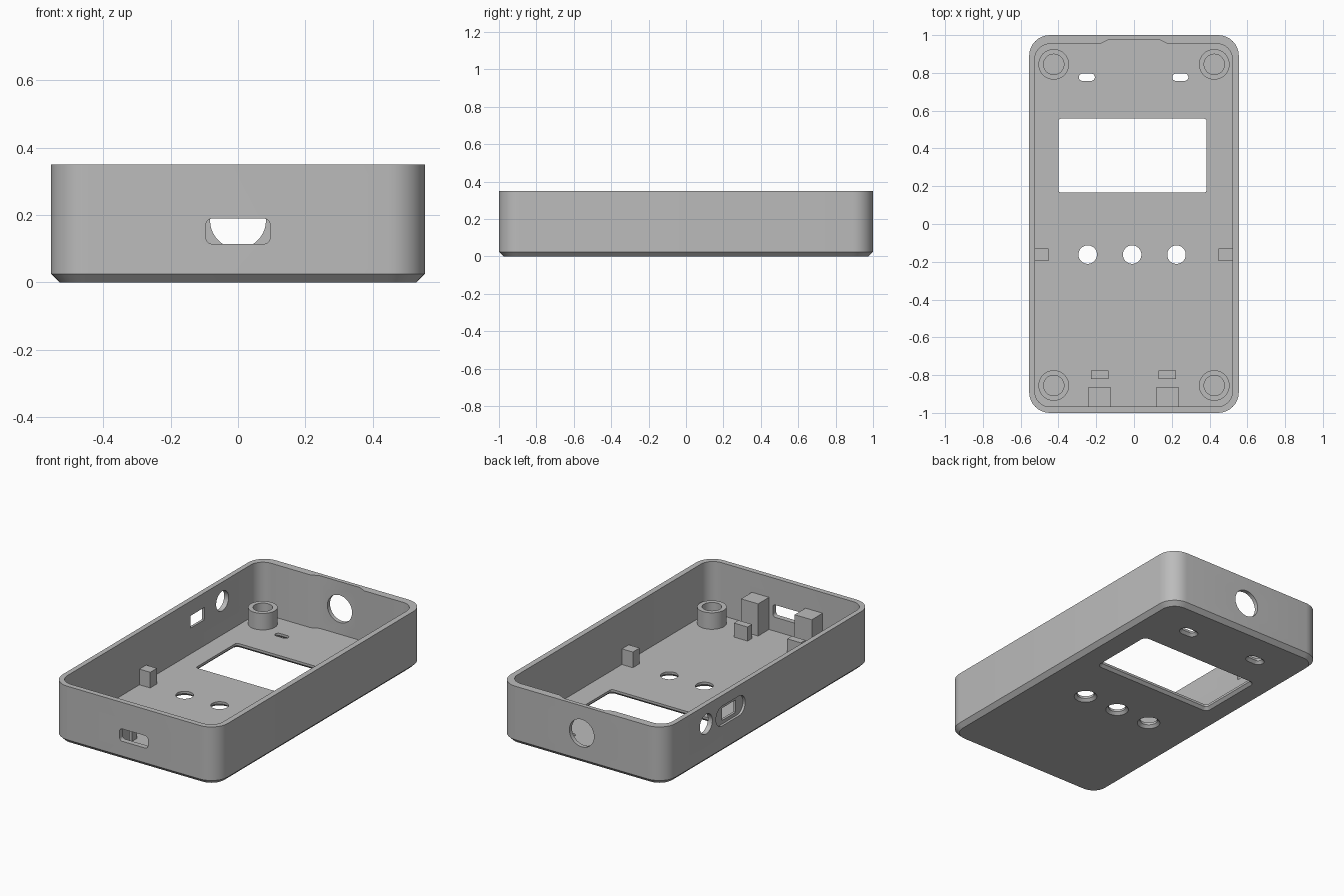
import bpy, bmesh, math

if "Cube" in bpy.data.objects:
    bpy.data.objects.remove(bpy.data.objects["Cube"], do_unlink=True)

grey = bpy.data.materials.new("plain grey plastic")
grey.use_nodes = True
grey.diffuse_color = (0.5, 0.5, 0.5, 1)
grey.node_tree.nodes["Principled BSDF"].inputs["Base Color"].default_value = (0.5, 0.5, 0.5, 1)

FLOOR = 0.03


def rounded(cx, cy, w, h, r, seg=8):
    """Rounded rectangle outline, anticlockwise from the +x +y corner."""
    pts = []
    for k, (sx, sy) in enumerate([(1, 1), (-1, 1), (-1, -1), (1, -1)]):
        for i in range(seg + 1):
            a = math.pi / 2 * (k + i / seg)
            pts.append((cx + sx * (w / 2 - r) + r * math.cos(a),
                        cy + sy * (h / 2 - r) + r * math.sin(a)))
    return pts


def circle(cx, cy, r, n=40):
    return [(cx + r * math.cos(math.tau * i / n), cy + r * math.sin(math.tau * i / n))
            for i in range(n)]


AXES = {"z": lambda u, v, w: (u, v, w),
        "y": lambda u, v, w: (u, w, v),
        "x": lambda u, v, w: (w, u, v)}


def loft(name, rings, axis="z"):
    """Solid through (outline, level) rings, capped at both ends."""
    bm = bmesh.new()
    loops = [[bm.verts.new(AXES[axis](u, v, w)) for u, v in pts] for pts, w in rings]
    for a, b in zip(loops, loops[1:]):
        for i in range(len(a)):
            j = (i + 1) % len(a)
            bm.faces.new((a[i], a[j], b[j], b[i]))
    bm.faces.new(loops[0][::-1])
    bm.faces.new(loops[-1])
    bmesh.ops.recalc_face_normals(bm, faces=bm.faces)
    mesh = bpy.data.meshes.new(name)
    bm.to_mesh(mesh)
    bm.free()
    mesh.materials.append(grey)
    obj = bpy.data.objects.new(name, mesh)
    bpy.context.collection.objects.link(obj)
    return obj


def activate(obj):
    bpy.ops.object.select_all(action="DESELECT")
    obj.select_set(True)
    bpy.context.view_layer.objects.active = obj


def cut(target, cutter):
    cutter.hide_render = True
    mod = target.modifiers.new("cut", "BOOLEAN")
    mod.operation = "DIFFERENCE"
    mod.solver = "EXACT"
    mod.object = cutter
    activate(target)
    bpy.ops.object.modifier_apply(modifier=mod.name)
    bpy.data.objects.remove(cutter, do_unlink=True)


def block(name, x0, x1, y0, y1, top):
    outline = [(x0, y0), (x1, y0), (x1, y1), (x0, y1)]
    return loft(name, [(outline, FLOOR - 0.01), (outline, top)])


# Outer shell with chamfered lower edge
full = rounded(0, 0, 1.11, 2, 0.11)
shell = loft("case_shell", [(rounded(0, 0, 1.06, 1.95, 0.085), 0),
                            (full, 0.025), (full, 0.35)])

# Inner cavity with a shallow bay in the back wall
cavity = rounded(-0.002, -0.007, 1.046, 1.921, 0.08)
cavity[9:9] = [(0.18, 0.9535), (0.135, 0.975), (-0.135, 0.975), (-0.18, 0.9535)]
cut(shell, loft("cavity_cutter", [(cavity, FLOOR), (cavity, 0.5)]))


# Floor openings, flared towards the underside
def flared(outline):
    small, wide = outline(0), outline(0.016)
    wider = outline(0.032)
    cut(shell, loft("floor_cutter", [(wider, -0.016), (wide, 0), (small, 0.016), (small, 0.1)]))


flared(lambda g: rounded(-0.008, 0.362, 0.785 + 2 * g, 0.392 + 2 * g, 0.015 + g))
for x in (-0.245, -0.01, 0.225):
    flared(lambda g: circle(x, -0.162, 0.049 + g))
for x in (-0.25, 0.245):
    flared(lambda g: rounded(x, 0.777, 0.085 + 2 * g, 0.038 + 2 * g, 0.0185 + g))


# Wall openings: front slot, back round hole, side switch and jack
def wall_cut(outline, near, far, axis):
    cut(shell, loft("wall_cutter", [(outline, near), (outline, far)], axis))


wall_cut(rounded(0, 0.152, 0.19, 0.075, 0.018), -1.1, -0.9, "y")
wall_cut(circle(0, 0.184, 0.083), 0.9, 1.1, "y")
wall_cut(circle(0.6, 0.235, 0.06), -0.6, -0.48, "x")
wall_cut(rounded(0.365, 0.225, 0.28, 0.12, 0.059), -0.6, -0.54, "x")
wall_cut(rounded(0.362, 0.224, 0.132, 0.075, 0.004), -0.6, -0.48, "x")

parts = [shell]

# Screw bosses with blind holes
for x, side in ((0.425, "left"), (-0.425, "right")):
    for y, end in ((0.845, "back"), (-0.855, "front")):
        parts.append(loft(f"screw_boss_{end}_{side}", [
            (circle(x, y, 0.081), FLOOR - 0.01), (circle(x, y, 0.081), 0.13),
            (circle(x, y, 0.054), 0.13), (circle(x, y, 0.054), FLOOR + 0.003)]))

# Board supports: tall and short pairs at the front, one on each side wall
block("tall_support_left", 0.12, 0.235, -0.98, -0.863, 0.225)
block("tall_support_right", -0.24, -0.125, -0.98, -0.863, 0.225)
block("short_support_left", 0.13, 0.222, -0.82, -0.776, 0.115)
block("short_support_right", -0.228, -0.136, -0.82, -0.776, 0.115)
block("side_support_left", 0.448, 0.53, -0.195, -0.13, 0.125)
block("side_support_right", -0.535, -0.453, -0.195, -0.13, 0.125)

# Smooth the round surfaces, keep the edges crisp
for part in parts:
    activate(part)
    bpy.ops.object.shade_smooth_by_angle(angle=math.radians(30))
